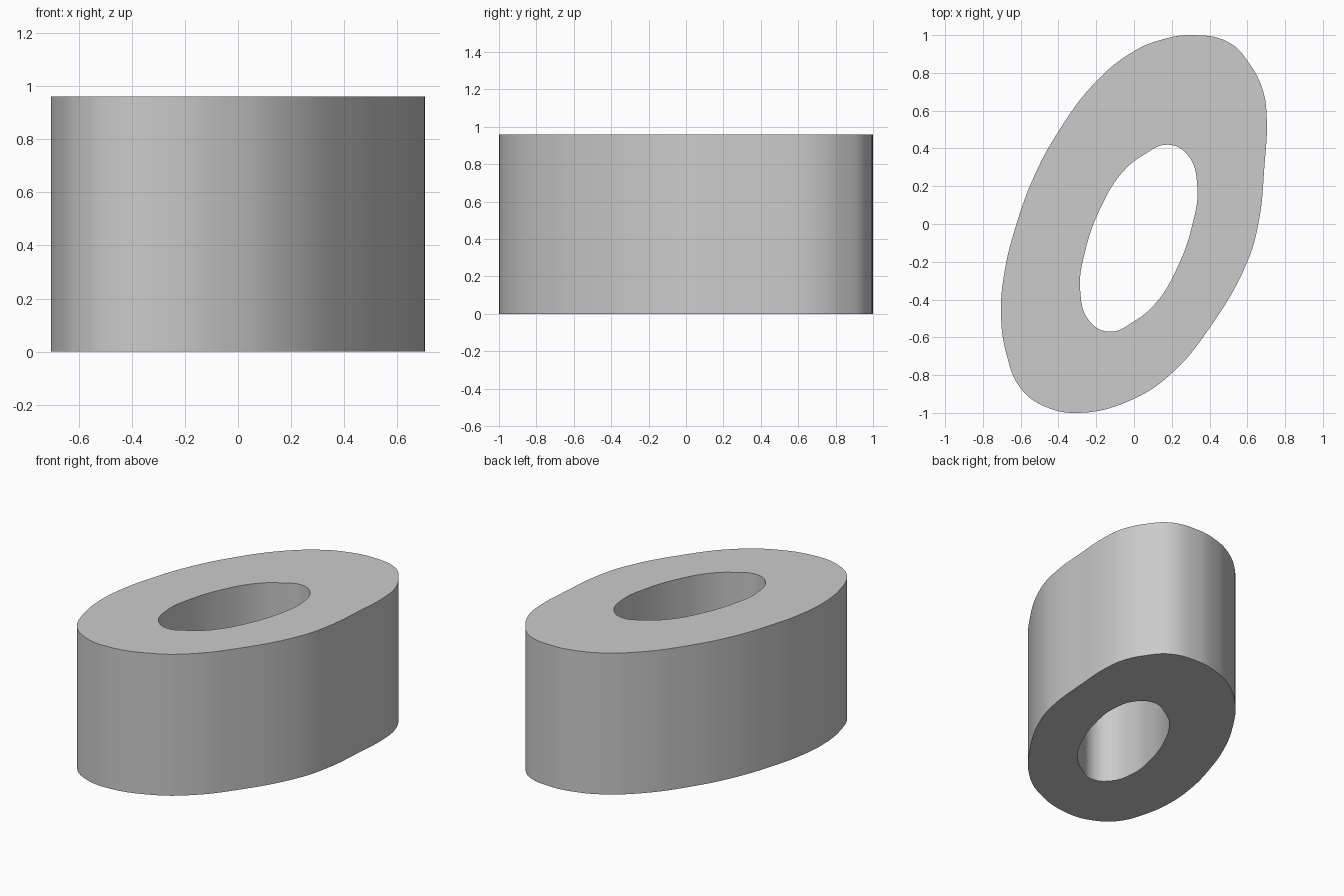
import bpy

if "Cube" in bpy.data.objects:
    bpy.data.objects.remove(bpy.data.objects["Cube"])

HEIGHT = 0.96

# Outer outline, clockwise from the top
outer = [(0.31, 1.0), (0.505, 0.96), (0.61, 0.85), (0.68, 0.715), (0.702, 0.58),
         (0.69, 0.30), (0.66, 0.01), (0.60, -0.20), (0.40, -0.55), (0.20, -0.79),
         (0.0, -0.925), (-0.29, -1.0), (-0.475, -0.965), (-0.60, -0.87),
         (-0.675, -0.69), (-0.704, -0.48), (-0.685, -0.25), (-0.622, 0.0),
         (-0.53, 0.25), (-0.40, 0.49), (-0.20, 0.755), (0.0, 0.915), (0.15, 0.977)]

# Hole outline: one half, repeated by a half turn about its centre
half = [(0.18, 0.42), (0.285, 0.365), (0.335, 0.20), (0.31, 0.0),
        (0.22, -0.25), (0.11, -0.425), (0.0, -0.515)]
cx, cy = 0.025, -0.075
inner = half + [(2 * cx - x, 2 * cy - y) for x, y in half]

# Filled, extruded curve
curve = bpy.data.curves.new("oval_ring", 'CURVE')
curve.dimensions = '2D'
curve.fill_mode = 'BOTH'
curve.extrude = HEIGHT / 2
curve.resolution_u = 6


def add_loop(points):
    spline = curve.splines.new('BEZIER')
    spline.bezier_points.add(len(points) - 1)
    for bp, (x, y) in zip(spline.bezier_points, points):
        bp.co = (x, y, 0)
        bp.handle_left_type = bp.handle_right_type = 'AUTO'
    spline.use_cyclic_u = True


add_loop(outer)
add_loop(inner)

ring = bpy.data.objects.new("oval_ring", curve)
ring.location.z = HEIGHT / 2
bpy.context.collection.objects.link(ring)
bpy.context.view_layer.objects.active = ring
ring.select_set(True)

# Solid mesh with welded seams and crisp rims
bpy.ops.object.convert(target='MESH')
bpy.ops.object.mode_set(mode='EDIT')
bpy.ops.mesh.select_all(action='SELECT')
bpy.ops.mesh.remove_doubles(threshold=0.0005)
bpy.ops.mesh.normals_make_consistent(inside=False)
bpy.ops.object.mode_set(mode='OBJECT')
bpy.ops.object.shade_smooth_by_angle()
